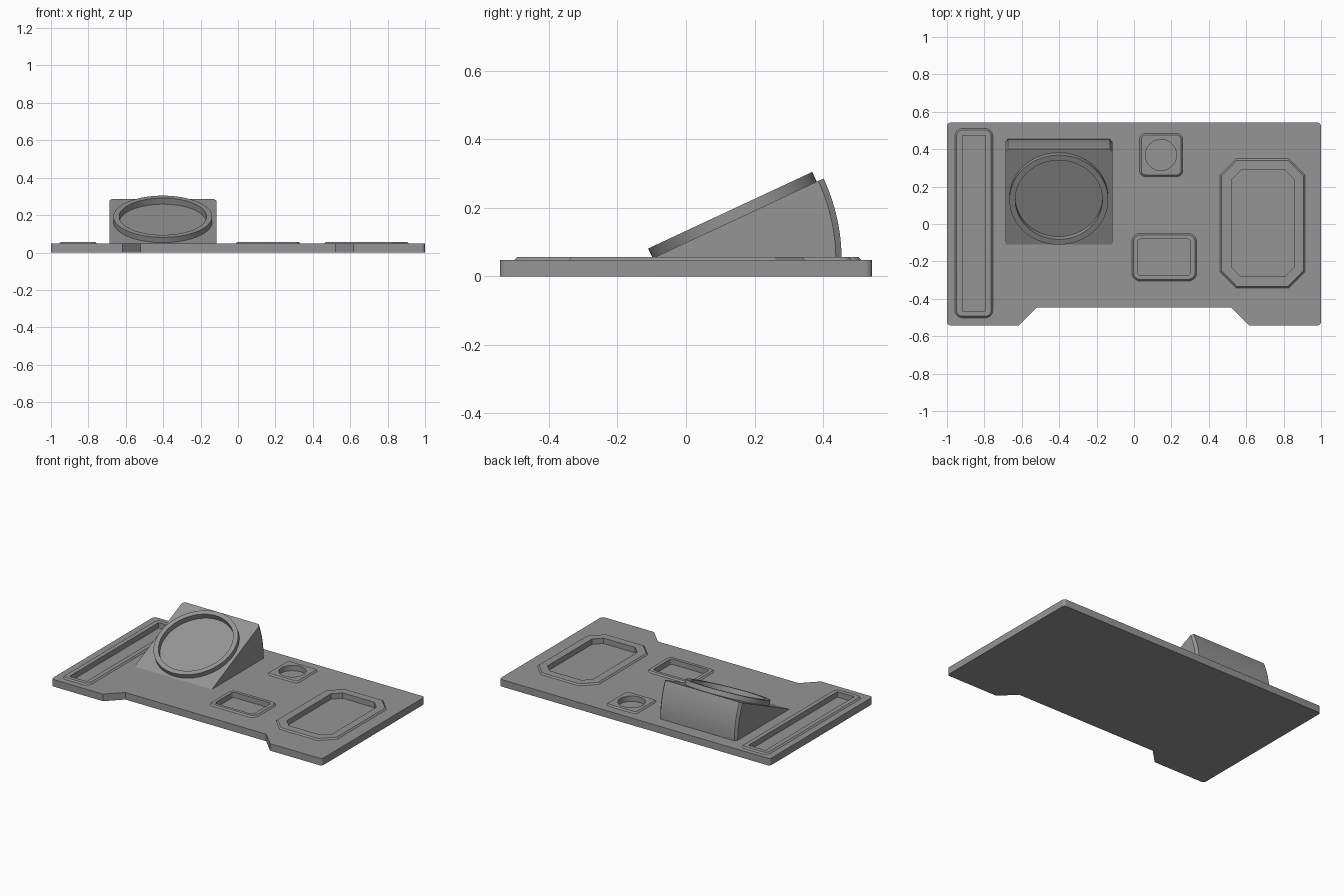
import bpy, bmesh, math
from mathutils import Matrix, Vector

if "Cube" in bpy.data.objects:
    bpy.data.objects.remove(bpy.data.objects["Cube"])

TOP, RIM, FLOOR = 0.047, 0.056, 0.02

grey = bpy.data.materials.new("dark_grey")
grey.diffuse_color = (0.3, 0.3, 0.3, 1)
grey.use_nodes = True
grey.node_tree.nodes["Principled BSDF"].inputs["Base Color"].default_value = grey.diffuse_color


def make(name, loops):
    """Skin a stack of equal-length loops and cap both ends."""
    bm = bmesh.new()
    rows = [[bm.verts.new(p) for p in loop] for loop in loops]
    n = len(rows[0])
    for a, b in zip(rows, rows[1:]):
        for i in range(n):
            bm.faces.new((a[i], a[(i + 1) % n], b[(i + 1) % n], b[i]))
    bm.faces.new(rows[0][::-1])
    bm.faces.new(rows[-1])
    bmesh.ops.recalc_face_normals(bm, faces=bm.faces)
    mesh = bpy.data.meshes.new(name)
    bm.to_mesh(mesh)
    bm.free()
    mesh.materials.append(grey)
    ob = bpy.data.objects.new(name, mesh)
    bpy.context.collection.objects.link(ob)
    return ob


def rounded(x0, x1, y0, y1, r, seg=6, inset=0.0):
    """Rectangle with rounded corners; seg=1 gives cut corners."""
    x0, x1, y0, y1 = x0 + inset, x1 - inset, y0 + inset, y1 - inset
    r = max(r - inset * (0.586 if seg == 1 else 1), 0.004)
    pts = []
    for k, (cx, cy) in enumerate([(x1 - r, y1 - r), (x0 + r, y1 - r),
                                  (x0 + r, y0 + r), (x1 - r, y0 + r)]):
        for i in range(seg + 1):
            a = math.pi / 2 * (k + i / seg)
            pts.append((cx + r * math.cos(a), cy + r * math.sin(a)))
    return pts


def circle(cx, cy, r, n=64):
    return [(cx + r * math.cos(2 * math.pi * i / n),
             cy + r * math.sin(2 * math.pi * i / n)) for i in range(n)]


def at(outline, z):
    return [(x, y, z) for x, y in outline]


def boolean(target, tool, op):
    tool.hide_render = True
    mod = target.modifiers.new(op.lower(), 'BOOLEAN')
    mod.operation, mod.object, mod.solver = op, tool, 'EXACT'
    bpy.context.view_layer.objects.active = target
    bpy.ops.object.modifier_apply(modifier=mod.name)
    bpy.data.objects.remove(tool, do_unlink=True)


def smooth(ob):
    bpy.ops.object.select_all(action='DESELECT')
    ob.select_set(True)
    bpy.context.view_layer.objects.active = ob
    bpy.ops.object.shade_smooth_by_angle(angle=math.radians(25))


# Base plate with a trapezoid notch along the front
outline = rounded(-1, 1, -0.543, 0.543, 0.02)
outline[21:21] = [(-0.617, -0.543), (-0.52, -0.446), (0.52, -0.446), (0.617, -0.543)]
plate = make("base_plate", [at(outline, 0), at(outline, TOP)])

# Raised trays: outer box, corner, corner segments, pocket outline
trays = [
    ("long_tray", (-0.957, -0.755, -0.502, 0.511, 0.04), 6,
     rounded(-0.918, -0.793, -0.465, 0.473, 0.004)),
    ("round_tray", (0.03, 0.26, 0.254, 0.484, 0.03), 6, circle(0.144, 0.369, 0.083)),
    ("small_tray", (-0.012, 0.335, -0.305, -0.05, 0.045), 6,
     rounded(0.02, 0.302, -0.275, -0.08, 0.018)),
    ("octagon_tray", (0.46, 0.915, -0.342, 0.349, 0.087), 1,
     rounded(0.522, 0.856, -0.281, 0.288, 0.05, 1)),
]
for name, box, seg, pocket in trays:
    # sloping rim sides at 45 degrees, sunk a little into the plate
    rim = make(name + "_rim", [at(rounded(*box, seg, inset=-0.01), TOP - 0.01),
                               at(rounded(*box, seg, inset=RIM - TOP), RIM)])
    boolean(plate, rim, 'UNION')
    cutter = make(name + "_cutter", [at(pocket, FLOOR), at(pocket, 0.1)])
    boolean(plate, cutter, 'DIFFERENCE')
smooth(plate)

# Tilted wedge with a curved back and chamfered back corners
TILT, CX = math.radians(25), -0.402
PIVOT = Vector((CX, -0.11, TOP))


def wedge_loop(dx, r):
    arc = [(CX + dx, PIVOT.y + r * math.cos(TILT * i / 16),
            TOP + r * math.sin(TILT * i / 16)) for i in range(17)]
    return [(CX + dx, PIVOT.y, TOP)] + arc


wedge = make("wedge_stand", [wedge_loop(-0.286, 0.547), wedge_loop(-0.273, 0.564),
                             wedge_loop(0.273, 0.564), wedge_loop(0.286, 0.547)])

# Round dish on the slope: raised ring and sunken pocket
slope = Matrix.Translation(PIVOT) @ Matrix.Rotation(TILT, 4, 'X')


def disc(name, r, z0, z1):
    c = circle(0, 0.278, r, 96)
    return make(name, [[slope @ Vector(p) for p in at(c, z)] for z in (z0, z1)])


boolean(wedge, disc("dish_ring", 0.264, -0.004, 0.031), 'UNION')
boolean(wedge, disc("dish_cutter", 0.233, -0.005, 0.1), 'DIFFERENCE')
smooth(wedge)
